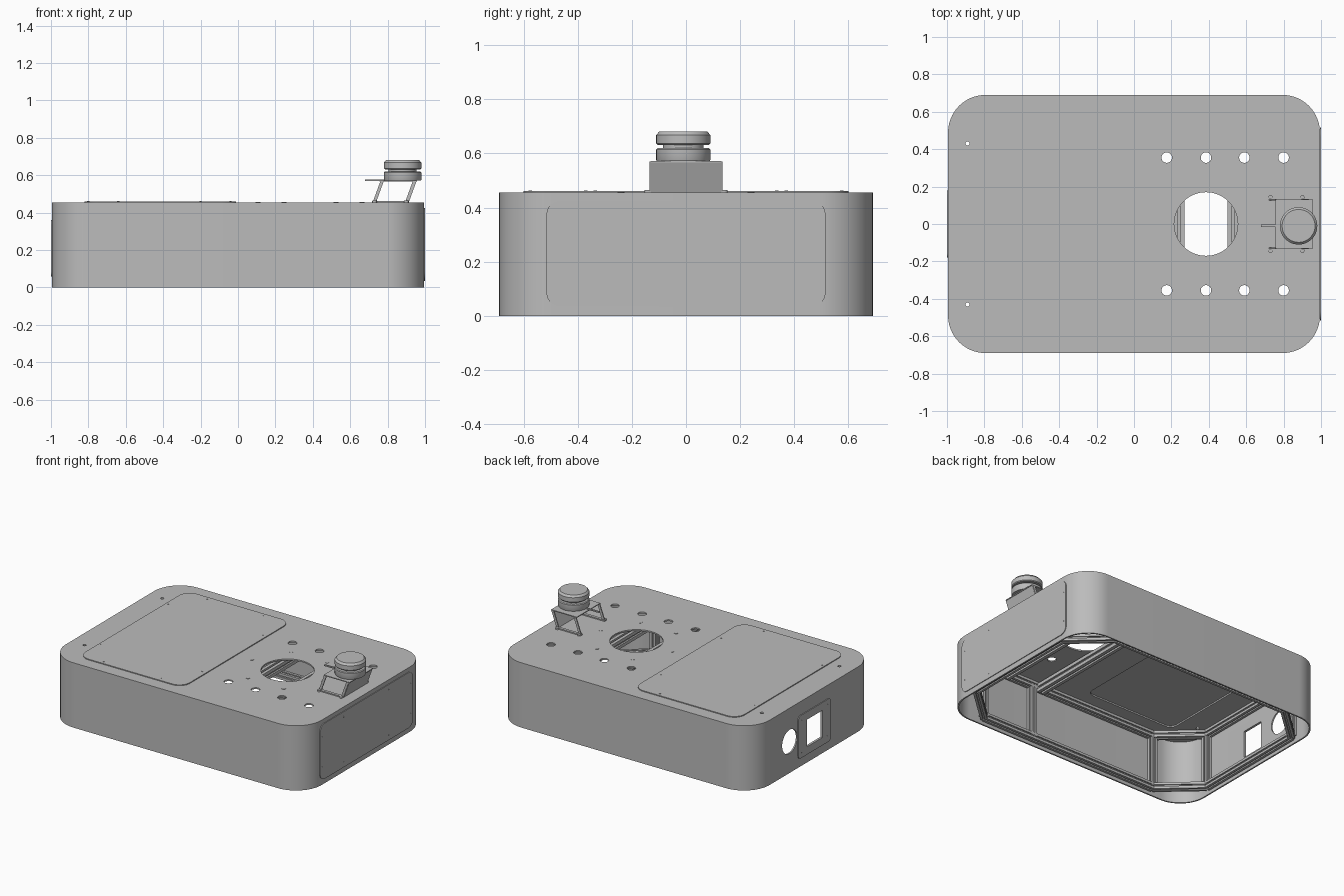
import bpy, bmesh
from math import pi, cos, sin
from mathutils import Matrix, Vector

cube = bpy.data.objects.get("Cube")
if cube:
    bpy.data.objects.remove(cube, do_unlink=True)

grey = bpy.data.materials.new("plain grey")
grey.use_nodes = True
grey.diffuse_color = (0.5, 0.5, 0.5, 1)
grey.node_tree.nodes["Principled BSDF"].inputs["Base Color"].default_value = (0.5, 0.5, 0.5, 1)

# Local axes for a slab lying flat (z) or standing against an end wall (x)
AXES = {"z": Matrix.Identity(4),
        "x": Matrix(((0, 0, 1, 0), (1, 0, 0, 0), (0, 1, 0, 0), (0, 0, 0, 1)))}


def add_object(name, bm, matrix=None):
    if matrix:
        bm.transform(matrix)
    bmesh.ops.recalc_face_normals(bm, faces=bm.faces)
    mesh = bpy.data.meshes.new(name)
    bm.to_mesh(mesh)
    bm.free()
    mesh.materials.append(grey)
    obj = bpy.data.objects.new(name, mesh)
    bpy.context.collection.objects.link(obj)
    return obj


def prism(name, outline, depth, matrix):
    """Extrude a closed 2D outline along local z."""
    bm = bmesh.new()
    face = bm.faces.new([bm.verts.new((x, y, 0)) for x, y in outline])
    new = bmesh.ops.extrude_face_region(bm, geom=[face])["geom"]
    verts = [v for v in new if isinstance(v, bmesh.types.BMVert)]
    bmesh.ops.translate(bm, verts=verts, vec=(0, 0, depth))
    return add_object(name, bm, matrix)


def slab(name, w, h, r, depth, loc, axis="z", steps=12):
    """Rounded rectangle plate, starting at loc and growing along the axis."""
    outline = []
    for i, (sx, sy) in enumerate(((1, 1), (-1, 1), (-1, -1), (1, -1))):
        if r == 0:
            outline.append((sx * w / 2, sy * h / 2))
            continue
        for k in range(steps + 1):
            a = (i + k / steps) * pi / 2
            outline.append((sx * (w / 2 - r) + r * cos(a), sy * (h / 2 - r) + r * sin(a)))
    return prism(name, outline, depth, Matrix.Translation(loc) @ AXES[axis])


def disc(name, r, depth, loc, axis="z", n=32):
    outline = [(r * cos(2 * pi * k / n), r * sin(2 * pi * k / n)) for k in range(n)]
    return prism(name, outline, depth, Matrix.Translation(loc) @ AXES[axis])


def cut(obj, cutters):
    for c in cutters:
        mod = obj.modifiers.new("cut", "BOOLEAN")
        mod.operation, mod.solver, mod.object = "DIFFERENCE", "EXACT", c
    graph = bpy.context.evaluated_depsgraph_get()
    mesh = bpy.data.meshes.new_from_object(obj.evaluated_get(graph))
    obj.modifiers.clear()
    obj.data = mesh
    for c in cutters:
        bpy.data.objects.remove(c, do_unlink=True)


def slotted_beam(name, a, b, size=0.045):
    """Square extrusion with a groove down each side."""
    h, s, d = size / 2, size * 0.12, size * 0.2
    side = [(-h, -h), (-s, -h), (-s, d - h), (s, d - h), (s, -h)]
    outline = []
    for _ in range(4):
        outline += side
        side = [(-y, x) for x, y in side]
    a, b = Vector(a), Vector(b)
    direction = b - a
    if abs(direction.z) > 0.01:
        rot = Matrix.Identity(4)
    else:
        z = direction.normalized()
        x = z.cross(Vector((0, 0, 1)))
        rot = Matrix((x, (0, 0, 1), -z)).transposed().to_4x4()
        a = b
    return prism(name, outline, direction.length, Matrix.Translation(a) @ rot)


# Hollow shell, open underneath
TOP = 0.455
body = slab("body_shell", 1.988, 1.38, 0.2, TOP, (0, 0, 0), steps=20)
cutters = [slab("cavity", 1.968, 1.36, 0.19, TOP - 0.01 + 0.1, (0, 0, -0.1), steps=20),
           disc("centre_hole", 0.17, 0.2, (0.385, 0, 0.4), n=64),
           slab("lid_opening", 0.7, 1.08, 0.05, 0.2, (-0.415, 0, 0.4)),
           disc("round_port", 0.083, 0.1, (-1.05, 0.27, 0.22), "x", 48),
           slab("wall_opening", 0.17, 0.19, 0, 0.1, (-1.05, 0, 0.21), "x")]
for s in (1, -1):
    cutters += [disc("top_hole", 0.028, 0.2, (x, s * 0.355, 0.4)) for x in (0.175, 0.385, 0.59, 0.8)]
    cutters.append(disc("rear_hole", 0.011, 0.2, (-0.89, s * 0.43, 0.4), n=16))
cut(body, cutters)

# Top lid with its screws
slab("top_lid", 0.81, 1.2, 0.08, 0.006, (-0.415, 0, TOP))
for s in (1, -1):
    for x, y in ((-0.8, 0.37), (-0.64, 0.575), (-0.2, 0.575), (-0.04, 0.335)):
        disc("lid_screw", 0.006, 0.002, (x, s * y, TOP + 0.006), n=12)

# Ring of bolts round the centre hole
for k in range(6):
    a = k * pi / 3
    disc("deck_bolt", 0.013, 0.002, (0.385 + 0.278 * cos(a), 0.278 * sin(a), TOP), n=16)

# End panel with its screws
slab("end_panel", 1.03, 0.39, 0.05, 0.005, (0.994, 0, 0.23), "x")
for s in (1, -1):
    for y, z in ((0.49, 0.125), (0.49, 0.335), (0.25, 0.07), (0.25, 0.39)):
        disc("panel_screw", 0.006, 0.001, (0.999, s * y, z), "x", 12)

# Socket panel with a square opening
panel = slab("socket_panel", 0.36, 0.3, 0.025, 0.006, (-1.0, 0, 0.21), "x")
cut(panel, [slab("panel_opening", 0.17, 0.19, 0, 0.1, (-1.05, 0, 0.21), "x")])
for s in (1, -1):
    for z in (0.1, 0.32):
        disc("socket_screw", 0.007, 0.001, (-1.001, s * 0.14, z), "x", 12)

# Inner frame: two eight-sided rings joined by posts
corners = [(0.7, 0.65), (-0.7, 0.65), (-0.955, 0.42), (-0.955, -0.42),
           (-0.7, -0.65), (0.7, -0.65), (0.955, -0.42), (0.955, 0.42)]
LOW, HIGH = 0.04, 0.42
for i, (x, y) in enumerate(corners):
    nx, ny = corners[(i + 1) % len(corners)]
    for z, label in ((LOW, "lower"), (HIGH, "upper")):
        slotted_beam(label + "_frame_rail", (x, y, z), (nx, ny, z))
    slotted_beam("frame_post", (x, y, LOW), (x, y, HIGH))
for s in (1, -1):
    slotted_beam("side_post", (0.3, s * 0.65, LOW), (0.3, s * 0.65, HIGH))

# Cross beams under the centre hole
for x in (0.24, 0.53):
    slotted_beam("cross_beam", (x, -0.64, 0.405), (x, 0.64, 0.405), 0.06)

# Sensor bracket: leaning end plate, open side frames and a top plate
FLAT_Y = Matrix(((1, 0, 0, 0), (0, 0, 1, 0), (0, 1, 0, 0), (0, 0, 0, 1)))


def lean(name, x, width, y, depth):
    shape = [(x, TOP), (x + width, TOP), (x + width + 0.042, 0.57), (x + 0.042, 0.57)]
    return prism(name, shape, depth, Matrix.Translation((0, y, 0)) @ FLAT_Y)


plate = lean("bracket_end_plate", 0.905, 0.008, -0.13, 0.26)
cut(plate, [disc("plate_hole", 0.009, 0.3, (0.8, s * 0.065, 0.5), "x", 16) for s in (1, -1)])
slab("bracket_top", 0.2, 0.26, 0, 0.006, (0.857, 0, 0.566))
for s in (1, -1):
    y = s * 0.13 - 0.004
    lean("bracket_leg", 0.72, 0.018, y, 0.008)
    lean("bracket_leg", 0.893, 0.018, y, 0.008)
    slab("bracket_foot", 0.195, 0.02, 0, 0.008, (0.815, s * 0.132, TOP))
    for x in (0.73, 0.9):
        disc("foot_bolt", 0.012, 0.01, (x, s * 0.142, TOP), n=16)
slab("cable_tab", 0.11, 0.012, 0, 0.008, (0.735, -0.01, 0.57))

# Turret sensor, turned from a profile
profile = [(0, 0.572), (0.098, 0.572), (0.1, 0.576), (0.1, 0.615), (0.095, 0.62), (0.075, 0.62),
           (0.075, 0.632), (0.095, 0.632), (0.1, 0.637), (0.1, 0.668), (0.088, 0.682), (0, 0.682)]
bm = bmesh.new()
verts = [bm.verts.new((r, 0, z)) for r, z in profile]
edges = [bm.edges.new(pair) for pair in zip(verts, verts[1:])]
bmesh.ops.spin(bm, geom=verts + edges, cent=(0, 0, 0), axis=(0, 0, 1), angle=2 * pi, steps=48)
bmesh.ops.remove_doubles(bm, verts=bm.verts, dist=0.0005)
add_object("turret_sensor", bm, Matrix.Translation((0.88, -0.01, 0)))

# Smooth the round parts, keeping edges sharp
bpy.ops.object.select_all(action="DESELECT")
for obj in bpy.context.collection.objects:
    if obj.type == "MESH":
        obj.select_set(True)
        bpy.context.view_layer.objects.active = obj
bpy.ops.object.shade_smooth_by_angle(angle=0.5)
